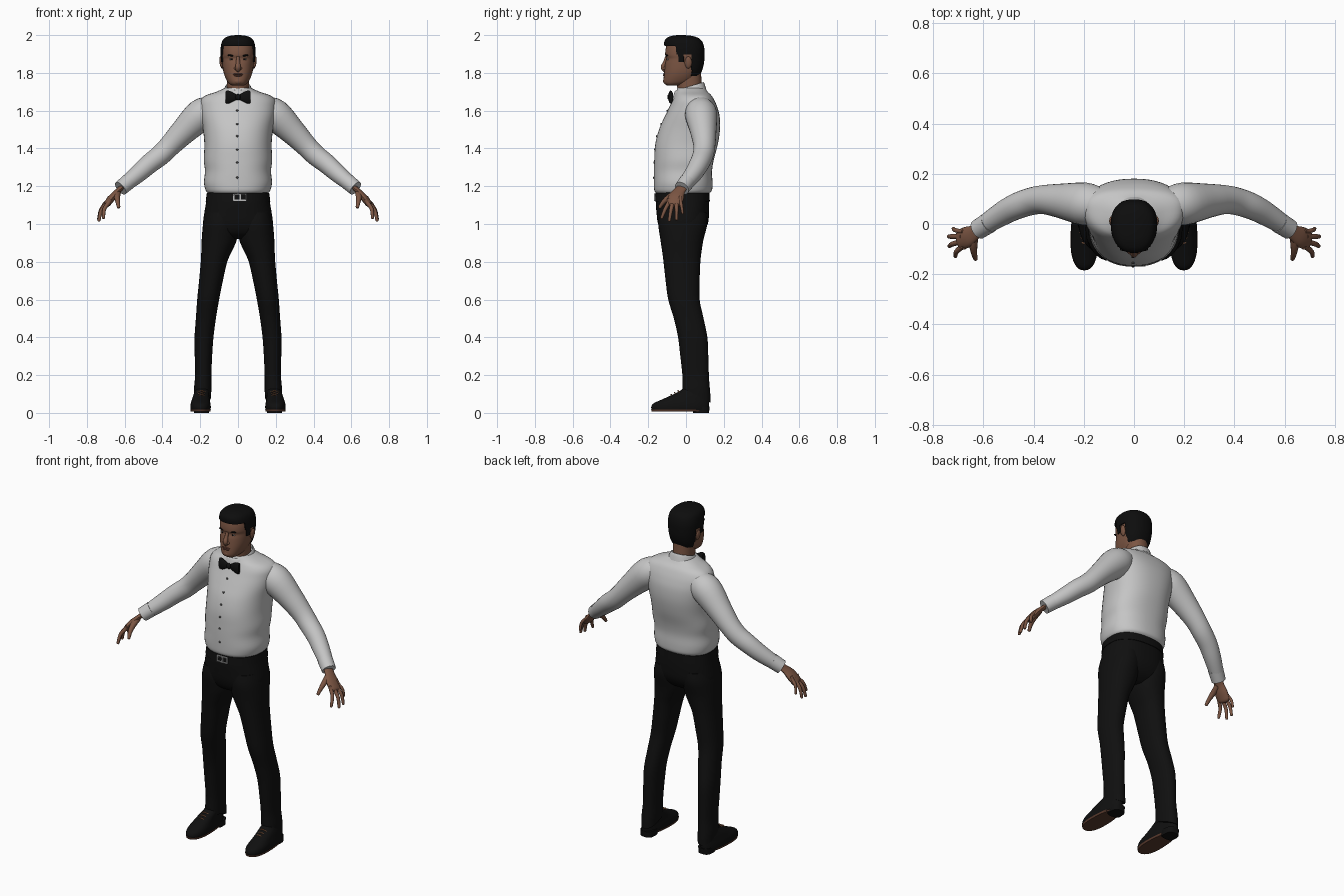
import bpy, bmesh, math
from mathutils import Vector, Matrix


def material(name, r, g, b):
    m = bpy.data.materials.new(name)
    m.diffuse_color = (r, g, b, 1)
    return m


SHIRT = material("white shirt cloth", .56, .56, .56)
BLACK = material("black cloth", .005, .005, .005)
HAIR = material("black hair", .004, .004, .004)
SKIN = material("brown skin", .20, .092, .056)
LIP = material("dark lip", .13, .05, .035)
SOLE = material("brown sole", .10, .042, .026)
LACE = material("tan lace", .22, .10, .05)
SILVER = material("silver metal", .5, .5, .5)
EYE = material("eye white", .4, .36, .33)
BUTTON = material("grey button", .08, .08, .08)


def finish(name, bm, mat, mirror=False, thick=0):
    bmesh.ops.recalc_face_normals(bm, faces=bm.faces)
    for f in bm.faces:
        f.smooth = True
    for e in bm.edges:
        e.smooth = len(e.link_faces) == 2 and e.calc_face_angle(0) < math.radians(45)
    me = bpy.data.meshes.new(name)
    bm.to_mesh(me)
    bm.free()
    me.materials.append(mat)
    ob = bpy.data.objects.new(name, me)
    bpy.context.collection.objects.link(ob)
    if thick:
        s = ob.modifiers.new("thickness", 'SOLIDIFY')
        s.thickness, s.offset = thick, -1
    if mirror:
        ob.modifiers.new("mirror", 'MIRROR').use_mirror_merge = False
    return ob


def spline(keys, steps):
    """Catmull-Rom interpolation of tuples."""
    out = []
    for i in range(len(keys) - 1):
        p0, p1, p2, p3 = (keys[min(max(i + j, 0), len(keys) - 1)] for j in (-1, 0, 1, 2))
        for k in range(steps):
            t = k / steps
            out.append(tuple(b + .5 * t * (c - a + t * (2*a - 5*b + 4*c - d + t * (3*(b - c) + d - a)))
                             for a, b, c, d in zip(p0, p1, p2, p3)))
    return out + [tuple(keys[-1])]


def skin_rings(rings, caps=True):
    bm = bmesh.new()
    rows = [[bm.verts.new(p) for p in r] for r in rings]
    n = len(rows[0])
    for a, b in zip(rows, rows[1:]):
        for i in range(n):
            bm.faces.new((a[i], a[(i + 1) % n], b[(i + 1) % n], b[i]))
    if caps:
        bm.faces.new(rows[0])
        bm.faces.new(rows[-1])
    return bm


def loft(name, keys, mat, n=2.2, steps=4, caps=True, mirror=False, thick=0, keep=None, count=48):
    """Stacked sections: (z, x centre, x radius, y centre, y front, y back[, tilt])."""
    rings = []
    for z, xc, rx, yc, yf, yb, *tilt in spline(keys, steps):
        row = []
        for i in range(count):
            a = 2 * math.pi * i / count
            c, s = math.cos(a), math.sin(a)
            x = math.copysign(abs(c) ** (2 / n), c) * rx
            y = abs(s) ** (2 / n) * ((yb - yc) if s > 0 else (yf - yc))
            row.append(Vector((xc + x, yc + y, z + (tilt[0] if tilt else 0) * y)))
        rings.append(row)
    bm = skin_rings(rings, caps)
    if keep:
        bad = [f for f in bm.faces if not keep(f.calc_center_median())]
        bmesh.ops.delete(bm, geom=bad, context='FACES')
    return finish(name, bm, mat, mirror, thick)


def tube(name, keys, mat, ref=(0, 1, 0), flat=1, steps=4, mirror=False, tip=True, count=16):
    """Path of (x, y, z, radius); flat scales the radius across the ref direction."""
    pts = spline(keys, steps)
    P, R = [Vector(p[:3]) for p in pts], [p[3] for p in pts]
    if tip:                                   # rounded end
        d = (P[-1] - P[-2]).normalized()
        end, r = P[-1], R[-1]
        for h in (.5, .85):
            P.append(end + d * r * h * min(flat, 1))
            R.append(r * math.sqrt(1 - h * h))
    rings = []
    for i, p in enumerate(P):
        t = (P[min(i + 1, len(P) - 1)] - P[max(i - 1, 0)]).normalized()
        u = Vector(ref)
        u = (u - t * u.dot(t)).normalized()
        v = t.cross(u)
        rings.append([p + R[i] * (u * math.cos(a) + v * flat * math.sin(a))
                      for a in (2 * math.pi * k / count for k in range(count))])
    return finish(name, skin_rings(rings), mat, mirror)


def blob(name, loc, size, mat, mirror=False, turn=0):
    bm = bmesh.new()
    m = Matrix.Translation(loc) @ Matrix.Rotation(turn, 4, 'Y') @ Matrix.Diagonal((*size, 1))
    bmesh.ops.create_uvsphere(bm, u_segments=16, v_segments=10, radius=1, matrix=m)
    return finish(name, bm, mat, mirror)


def box(name, loc, size, mat, mirror=False):
    bm = bmesh.new()
    bmesh.ops.create_cube(bm, size=1, matrix=Matrix.Translation(loc) @ Matrix.Diagonal((*size, 1)))
    return finish(name, bm, mat, mirror)


# Shirt body, sleeves, cuffs
torso = [(1.165, 0, .162, 0, -.160, .125), (1.18, 0, .172, 0, -.168, .138),
         (1.22, 0, .180, 0, -.170, .140), (1.28, 0, .175, .01, -.170, .138),
         (1.34, 0, .181, .02, -.168, .147), (1.42, 0, .178, .03, -.163, .168),
         (1.50, 0, .185, .05, -.143, .180), (1.57, 0, .198, .06, -.112, .178),
         (1.62, 0, .203, .07, -.088, .165), (1.655, 0, .198, .07, -.072, .150),
         (1.68, 0, .172, .065, -.060, .135), (1.70, 0, .115, .05, -.052, .115),
         (1.72, 0, .070, .03, -.045, .100)]
loft("shirt_body", torso, SHIRT, n=2.3)
tube("sleeves", [(.13, .075, 1.605, .07), (.195, .08, 1.578, .085), (.29, .092, 1.488, .069),
                 (.36, .097, 1.415, .058), (.41, .09, 1.365, .055), (.47, .07, 1.318, .052),
                 (.53, .038, 1.265, .047), (.612, -.015, 1.197, .037)],
     SHIRT, mirror=True, tip=False, count=28)
tube("cuffs", [(.578, .006, 1.226, .0425), (.622, -.022, 1.189, .040)], SHIRT, mirror=True, tip=False, count=24)

# Shirt buttons sit on the chest line
for z in (1.60, 1.53, 1.465, 1.395, 1.325, 1.245):
    front = min(spline(torso, 8), key=lambda r: abs(r[0] - z))[4]
    blob("shirt_button", (-.004, front, z), (.006, .004, .006), BUTTON)

# Collar, bow tie
loft("collar", [(1.675, 0, .076, .02, -.060, .105, .3), (1.70, 0, .069, .02, -.058, .096, .3),
                (1.727, 0, .064, .02, -.052, .090, .3), (1.724, 0, .069, .02, -.060, .096, .3),
                (1.685, 0, .084, .02, -.074, .108, .3)], SHIRT, steps=3, caps=False, thick=.003)
bow = [(.004, -.083, 1.672, .012), (.022, -.084, 1.672, .021), (.048, -.082, 1.672, .034), (.064, -.079, 1.672, .033)]
tube("bow_tie_wings", bow, BLACK, ref=(0, 0, 1), flat=.36, mirror=True, tip=False)
blob("bow_tie_knot", (0, -.087, 1.672), (.014, .012, .017), BLACK)

# Neck, head, ears
loft("neck", [(1.66, 0, .060, .02, -.045, .085), (1.72, 0, .057, .02, -.046, .083),
              (1.80, 0, .060, .01, -.055, .080)], SKIN)
loft("head", [(1.732, 0, .030, -.07, -.098, -.03), (1.742, 0, .046, -.055, -.113, .01),
              (1.757, 0, .058, -.035, -.119, .04), (1.785, 0, .071, -.02, -.117, .062),
              (1.815, 0, .079, -.01, -.114, .079), (1.85, 0, .083, 0, -.110, .088),
              (1.875, 0, .084, 0, -.104, .091), (1.895, 0, .086, 0, -.110, .092),
              (1.93, 0, .085, 0, -.107, .090), (1.965, 0, .075, -.005, -.095, .075),
              (1.988, 0, .045, -.01, -.060, .045)], SKIN, n=2.3)
blob("ears", (.089, .012, 1.855), (.009, .019, .032), SKIN, True, .15)

# Hair: a shell trimmed along the hairline, sideburns and nape
loft("hair", [(1.775, 0, .066, 0, -.09, .066), (1.81, 0, .081, 0, -.10, .084),
              (1.85, 0, .088, 0, -.10, .095), (1.89, 0, .092, 0, -.105, .098),
              (1.93, 0, .092, 0, -.113, .097), (1.965, 0, .085, -.005, -.115, .086),
              (1.985, 0, .070, -.015, -.102, .065), (1.996, 0, .042, -.03, -.075, .03),
              (2.0, 0, .012, -.03, -.045, -.01)], HAIR, n=2.3, steps=6, thick=.008, count=72,
     keep=lambda c: c.z > 1.943 or (c.y > -.05 and c.z > 1.895) or (-.04 < c.y < -.008 and c.z > 1.86)
     or (c.y > .03 and c.z > 1.785))

# Face
tube("nose", [(0, -.103, 1.885, .008), (0, -.112, 1.855, .011), (0, -.121, 1.832, .014), (0, -.115, 1.817, .013)],
     SKIN, ref=(1, 0, 0), flat=.9)
blob("nostrils", (.013, -.113, 1.824), (.008, .010, .008), SKIN, True)
blob("eyebrows", (.036, -.101, 1.892), (.021, .007, .0045), HAIR, True, -.1)
blob("eyes", (.034, -.095, 1.872), (.012, .006, .0055), EYE, True)
blob("irises", (.034, -.0995, 1.872), (.0055, .003, .005), HAIR, True)
blob("upper_lip", (0, -.115, 1.793), (.026, .007, .004), LIP)
blob("lower_lip", (0, -.115, 1.786), (.022, .008, .005), LIP)
blob("chin", (0, -.106, 1.757), (.026, .015, .018), SKIN)

# Hands: palm, four fingers, thumb
tube("palms", [(.598, -.008, 1.209, .029), (.635, -.034, 1.176, .031), (.665, -.052, 1.142, .042),
               (.692, -.062, 1.108, .040)], SKIN, ref=(0, -1, -.1), flat=.45, mirror=True)
for name, (x, y, z), (tx, ty, tz), r in (
        ("little_fingers", (.690, -.030, 1.125), (.720, -.018, 1.058), .0085),
        ("ring_fingers", (.695, -.050, 1.115), (.738, -.050, 1.026), .0098),
        ("middle_fingers", (.693, -.072, 1.110), (.736, -.088, 1.020), .0102),
        ("index_fingers", (.685, -.092, 1.112), (.712, -.128, 1.034), .0100)):
    tube(name, [(x - .01, y, z + .02, r), (x, y, z, r * 1.1),
                ((x + tx) / 2 + .009, (y + ty) / 2, (z + tz) / 2 + .006, r), (tx, ty, tz, r * .8)],
         SKIN, mirror=True, count=12)
tube("thumbs", [(.635, -.045, 1.170, .016), (.640, -.085, 1.145, .016), (.637, -.118, 1.118, .012),
                (.632, -.138, 1.090, .009)], SKIN, ref=(1, 0, 0), mirror=True, count=12)

# Trousers: hips and two legs
loft("trouser_hips", [(1.18, 0, .160, 0, -.155, .118), (1.12, 0, .168, 0, -.160, .122),
                      (1.06, 0, .178, -.01, -.156, .122), (1.00, 0, .184, -.02, -.148, .115),
                      (.95, 0, .165, -.02, -.125, .085), (.92, 0, .09, -.02, -.08, .04)], BLACK, n=2.4)
loft("trouser_legs", [(1.06, .088, .085, -.02, -.140, .110), (1.00, .093, .092, -.02, -.147, .113),
                      (.92, .099, .093, -.02, -.136, .093), (.86, .112, .082, -.02, -.127, .083),
                      (.80, .127, .070, -.02, -.119, .076), (.70, .143, .063, -.015, -.108, .072),
                      (.60, .158, .058, -.01, -.094, .072), (.50, .170, .053, .015, -.064, .093),
                      (.40, .180, .050, .035, -.042, .113), (.30, .183, .046, .045, -.030, .118),
                      (.20, .184, .043, .05, -.019, .121), (.13, .187, .046, .055, -.018, .126, -.15),
                      (.085, .188, .045, .055, -.016, .130, -.4)], BLACK, n=2.2, mirror=True, count=32)

# Belt and buckle frame
loft("belt", [(1.165, 0, .165, 0, -.161, .124), (1.12, 0, .171, 0, -.164, .126)], BLACK, n=2.4)
for dz in (-.016, .016):
    box("buckle_bar", (.01, -.165, 1.142 + dz), (.068, .008, .006), SILVER)
for x in (-.022, .012, .042):
    box("buckle_post", (x, -.165, 1.142), (.007, .008, .036), SILVER)

# Shoes: upper, sole, heel, laces
loft("shoe_uppers", [(.014, .198, .052, -.07, -.180, .118), (.03, .198, .054, -.07, -.184, .122),
                     (.05, .198, .052, -.065, -.172, .123), (.07, .197, .047, -.04, -.130, .123),
                     (.09, .195, .043, -.01, -.085, .122), (.115, .190, .038, .03, -.035, .118),
                     (.13, .188, .034, .04, -.015, .110)], BLACK, n=2.3, mirror=True, count=36)
loft("shoe_soles", [(.008, .198, .052, -.07, -.182, .10), (.019, .198, .055, -.07, -.185, .11)],
     SOLE, n=2.3, mirror=True, count=36)
loft("shoe_heels", [(0, .193, .040, .07, .038, .122), (.035, .193, .041, .07, .034, .125)],
     BLACK, n=3, mirror=True, count=28)
for y, z in ((-.078, .097), (-.060, .107), (-.042, .118)):
    tube("shoe_laces", [(.172, y + .008, z - .010, .0035), (.193, y, z, .0035), (.214, y + .008, z - .010, .0035)],
         LACE, mirror=True, count=8)
